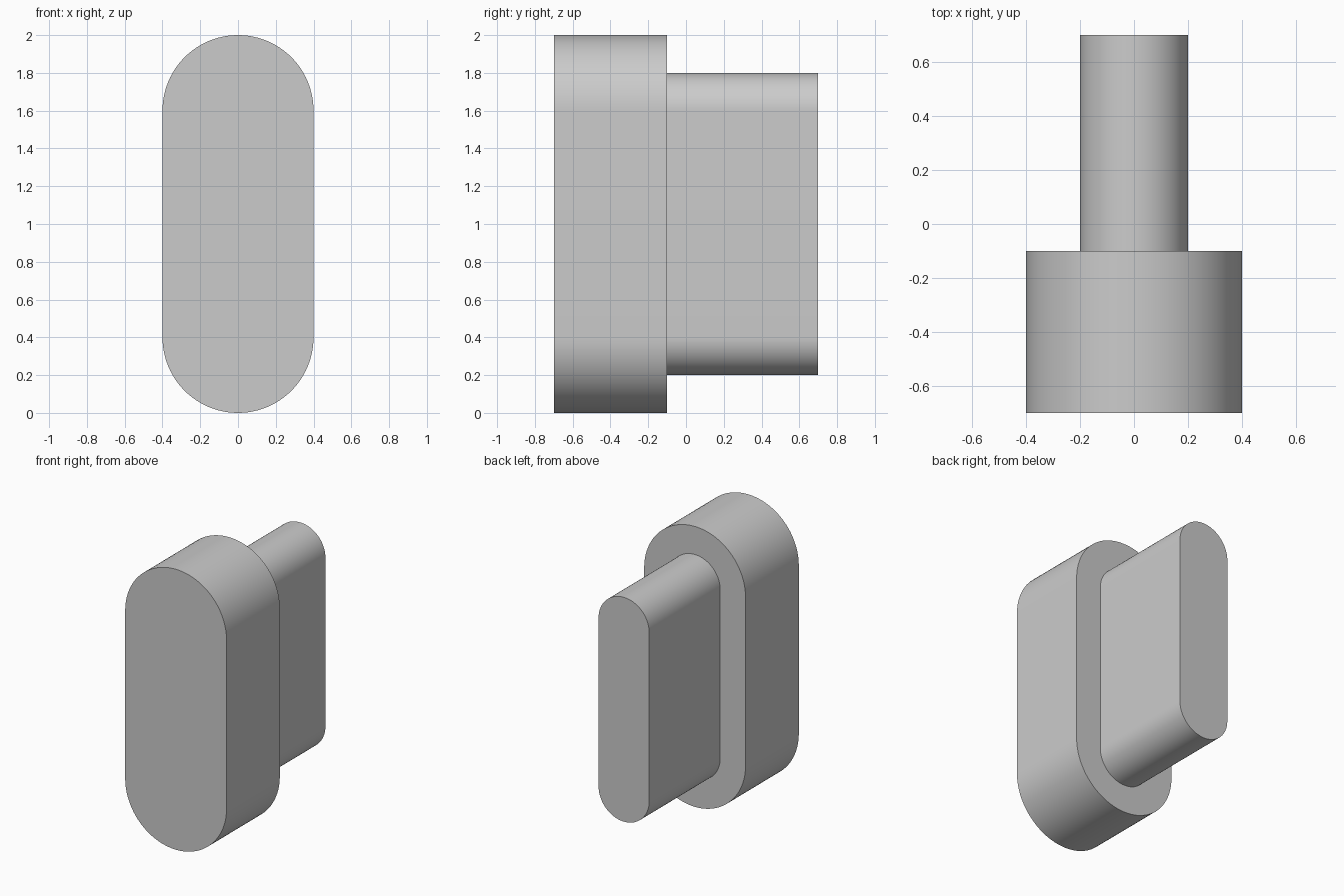
import bpy, bmesh
from math import pi, cos, sin, radians

cube = bpy.data.objects.get("Cube")
if cube:
    bpy.data.objects.remove(cube)

SEGMENTS = 48        # steps per rounded end
CENTRE_OFFSET = 0.6  # arc centres above and below the middle

grey = bpy.data.materials.new("light grey")
grey.use_nodes = True
colour = (0.6, 0.6, 0.6, 1)
grey.diffuse_color = colour
grey.node_tree.nodes["Principled BSDF"].inputs["Base Color"].default_value = colour


def slot_ring(bm, radius, y):
    """Upright slot outline: two half circles joined by straight sides."""
    ring = []
    for side in (0, 1):
        centre = 1 + CENTRE_OFFSET * (1 - 2 * side)
        for i in range(SEGMENTS + 1):
            a = pi * (side + i / SEGMENTS)
            ring.append(bm.verts.new((radius * cos(a), y, centre + radius * sin(a))))
    return ring


def bridge(bm, ring_a, ring_b):
    n = len(ring_a)
    for i in range(n):
        j = (i + 1) % n
        bm.faces.new((ring_a[i], ring_a[j], ring_b[j], ring_b[i]))


# Wide front head, flat shoulder and narrow rear stem as one closed solid
bm = bmesh.new()
rings = [slot_ring(bm, r, y) for r, y in
         ((0.4, -0.7), (0.4, -0.1), (0.2, -0.1), (0.2, 0.7))]
for a, b in zip(rings, rings[1:]):
    bridge(bm, a, b)
bm.faces.new(rings[0])
bm.faces.new(rings[-1])
bmesh.ops.recalc_face_normals(bm, faces=bm.faces)

mesh = bpy.data.meshes.new("slot_head_and_stem")
bm.to_mesh(mesh)
bm.free()
mesh.materials.append(grey)
body = bpy.data.objects.new("slot_head_and_stem", mesh)
bpy.context.collection.objects.link(body)

# Smooth rounded ends with crisp rims
bpy.ops.object.select_all(action='DESELECT')
body.select_set(True)
bpy.context.view_layer.objects.active = body
bpy.ops.object.shade_smooth_by_angle(angle=radians(30))
